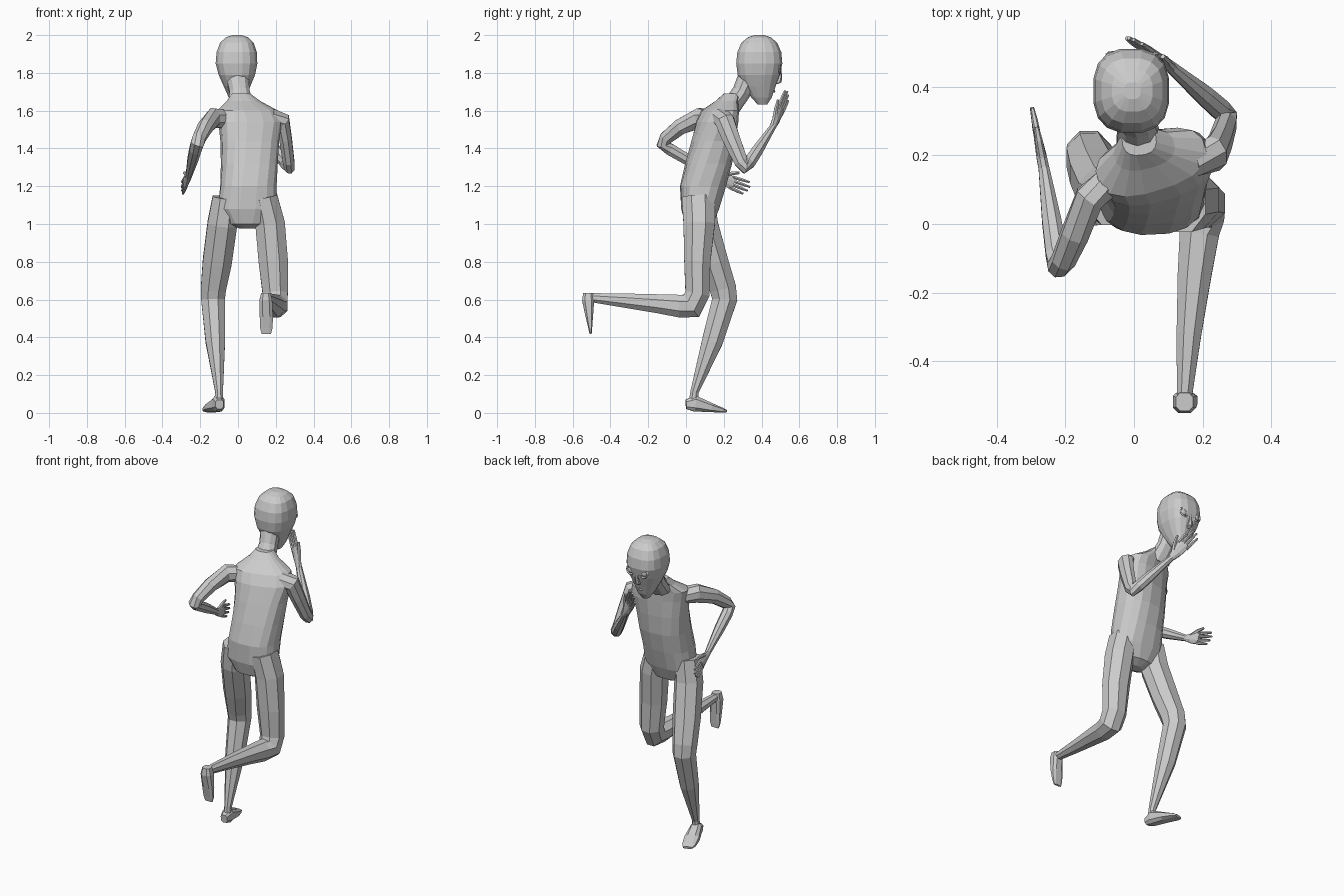
import bpy, bmesh
from math import sin, cos, pi, copysign
from mathutils import Vector


def loft(name, rings, sides=8, ref=(1, 0, 0), flat=False, power=2.0):
    """Skin rings (x, y, z, half_width, half_depth[, twist]) into a closed low-poly body."""
    bm = bmesh.new()
    pts = [Vector(r[:3]) for r in rings]
    loops = []
    for i, r in enumerate(rings):
        if flat:
            tw = r[5] if len(r) > 5 else 0
            u, v = Vector((cos(tw), sin(tw), 0)), Vector((-sin(tw), cos(tw), 0))
        else:
            t = Vector()
            if i > 0:
                t += (pts[i] - pts[i - 1]).normalized()
            if i < len(pts) - 1:
                t += (pts[i + 1] - pts[i]).normalized()
            t.normalize()
            u = Vector(ref)
            u = (u - t * u.dot(t)).normalized()
            v = t.cross(u)
        loop = []
        for k in range(sides):
            a = 2 * pi * (k + 0.5) / sides
            c = copysign(abs(cos(a)) ** (2 / power), cos(a))
            s = copysign(abs(sin(a)) ** (2 / power), sin(a))
            loop.append(bm.verts.new(pts[i] + u * c * r[3] + v * s * r[4]))
        loops.append(loop)
    for a, b in zip(loops, loops[1:]):
        for k in range(sides):
            j = (k + 1) % sides
            bm.faces.new((a[k], a[j], b[j], b[k]))
    bm.faces.new(loops[0][::-1])
    bm.faces.new(loops[-1])
    bmesh.ops.recalc_face_normals(bm, faces=bm.faces)
    me = bpy.data.meshes.new(name)
    bm.to_mesh(me)
    bm.free()
    ob = bpy.data.objects.new(name, me)
    bpy.context.collection.objects.link(ob)
    return ob


def hand(side, wrist, tip, spread):
    """Flat palm, four fingers and a thumb on the +spread edge."""
    w, d = Vector(wrist), Vector(tip) - Vector(wrist)
    s = Vector(spread)
    s = (s - d * s.dot(d) / d.length_squared).normalized()
    loft(side + "_palm", [(*(w + d * f), a, b) for f, a, b in
                          ((-.03, .019, .017), (.22, .033, .016), (.52, .039, .012))], 8, s)
    for i, reach in enumerate((.88, .97, 1.0, .94)):
        o = s * (i - 1.5) * .02
        loft(f"{side}_finger_{i + 1}", [(*(w + d * f + o * k), r, r) for f, k, r in
             ((.45, .95, .010), (.75, 1.1, .009), (reach, 1.15, .006))], 6, s)
    loft(side + "_thumb", [(*(w + d * f + s * o), r, r) for f, o, r in
         ((.15, .015, .013), (.38, .045, .011), (.58, .062, .007))], 6, s)


# Torso, leaning forward with the shoulders twisted
loft("torso", [
    (.05, .07, .975, .04, .03), (.05, .07, 1.0, .10, .075),
    (.05, .075, 1.08, .16, .102), (.055, .09, 1.2, .15, .122, .05),
    (.06, .12, 1.32, .15, .122, .12), (.062, .145, 1.44, .155, .112, .2),
    (.065, .165, 1.54, .17, .1, .28), (.05, .18, 1.60, .165, .085, .3),
    (.03, .215, 1.65, .09, .055, .25), (.015, .245, 1.69, .05, .045, .1)],
    16, flat=True, power=2.5)

# Neck and head
loft("neck", [(.015, .24, 1.62, .07, .05), (.008, .295, 1.7, .056, .05),
              (-.003, .33, 1.78, .062, .055)], 10)
loft("head", [
    (-.005, .405, 1.632, .022, .025), (-.005, .40, 1.67, .045, .055),
    (-.005, .388, 1.73, .072, .088), (-.006, .385, 1.79, .098, .113),
    (-.008, .388, 1.85, .112, .124), (-.007, .388, 1.91, .108, .118),
    (-.006, .388, 1.96, .09, .096), (-.005, .388, 1.988, .06, .062),
    (-.005, .388, 2.0, .025, .025)], 16, flat=True, power=2.6)

# Face
for side, x in (("left", -.05), ("right", .04)):
    bpy.ops.mesh.primitive_uv_sphere_add(segments=10, ring_count=6, radius=.022,
                                         location=(x, .492, 1.825))
    eye = bpy.context.object
    eye.name, eye.scale = side + "_eye", (1, .6, .85)
    bpy.ops.mesh.primitive_torus_add(major_segments=12, minor_segments=4, major_radius=.027,
                                     minor_radius=.006, location=(x, .495, 1.825),
                                     rotation=(pi / 2 + .1, 0, 0))
    bpy.context.object.name = side + "_eyelid"
loft("nose", [(-.005, .497, 1.83, .008, .006), (-.005, .497, 1.78, .011, .012),
              (-.005, .486, 1.75, .017, .02), (-.005, .475, 1.74, .012, .01)], 6, flat=True)
loft("mouth", [(-.032, .452, 1.70, .006, .006), (-.005, .464, 1.703, .009, .01),
               (.022, .452, 1.70, .006, .006)], 6, ref=(0, 0, 1))

# Left arm, swung back with a bent elbow
loft("left_arm", [
    (-.07, .125, 1.555, .045, .05), (-.13, .075, 1.562, .046, .056),
    (-.172, -.03, 1.515, .043, .045), (-.205, -.105, 1.455, .037, .038),
    (-.217, -.122, 1.422, .037, .036), (-.226, -.085, 1.395, .034, .034),
    (-.24, .01, 1.34, .03, .032), (-.262, .16, 1.25, .017, .019)])
hand("left", (-.262, .16, 1.25), (-.297, .335, 1.185), (0, .2, 1))

# Right arm, raised to the mouth
loft("right_arm", [
    (.17, .18, 1.57, .045, .05), (.235, .205, 1.545, .045, .055),
    (.252, .24, 1.45, .036, .05), (.268, .292, 1.33, .033, .04),
    (.272, .312, 1.30, .032, .035), (.25, .335, 1.325, .032, .035),
    (.205, .375, 1.385, .03, .033), (.105, .46, 1.515, .018, .018)])
hand("right", (.105, .46, 1.515), (-.01, .54, 1.695), (.9, -.45, .1))

# Left leg, planted
loft("left_leg", [
    (-.065, .075, 1.14, .075, .085), (-.083, .09, 1.0, .085, .085),
    (-.11, .15, .8, .083, .08), (-.13, .195, .66, .072, .076),
    (-.132, .205, .60, .068, .072), (-.12, .14, .38, .056, .06),
    (-.1, .045, .11, .022, .024), (-.1, .038, .05, .024, .026)])
loft("left_foot", [
    (-.098, .0, .045, .022, .026), (-.103, .045, .05, .034, .045),
    (-.13, .125, .03, .046, .026), (-.15, .185, .016, .042, .014),
    (-.158, .208, .01, .03, .008)], power=2.8)

# Right leg, kicked back
loft("right_leg", [
    (.14, .065, 1.14, .075, .095), (.17, .07, 1.0, .085, .09),
    (.187, .06, .8, .084, .075), (.197, .06, .63, .072, .07),
    (.2, .03, .567, .068, .076), (.19, -.03, .565, .062, .065),
    (.176, -.15, .578, .053, .054), (.16, -.32, .594, .039, .041),
    (.147, -.5, .61, .024, .026), (.147, -.525, .612, .022, .024)])
loft("right_foot", [
    (.147, -.518, .636, .026, .028), (.147, -.518, .595, .036, .034),
    (.15, -.512, .51, .037, .021), (.15, -.507, .45, .035, .011),
    (.15, -.505, .418, .026, .006)], power=2.8)
